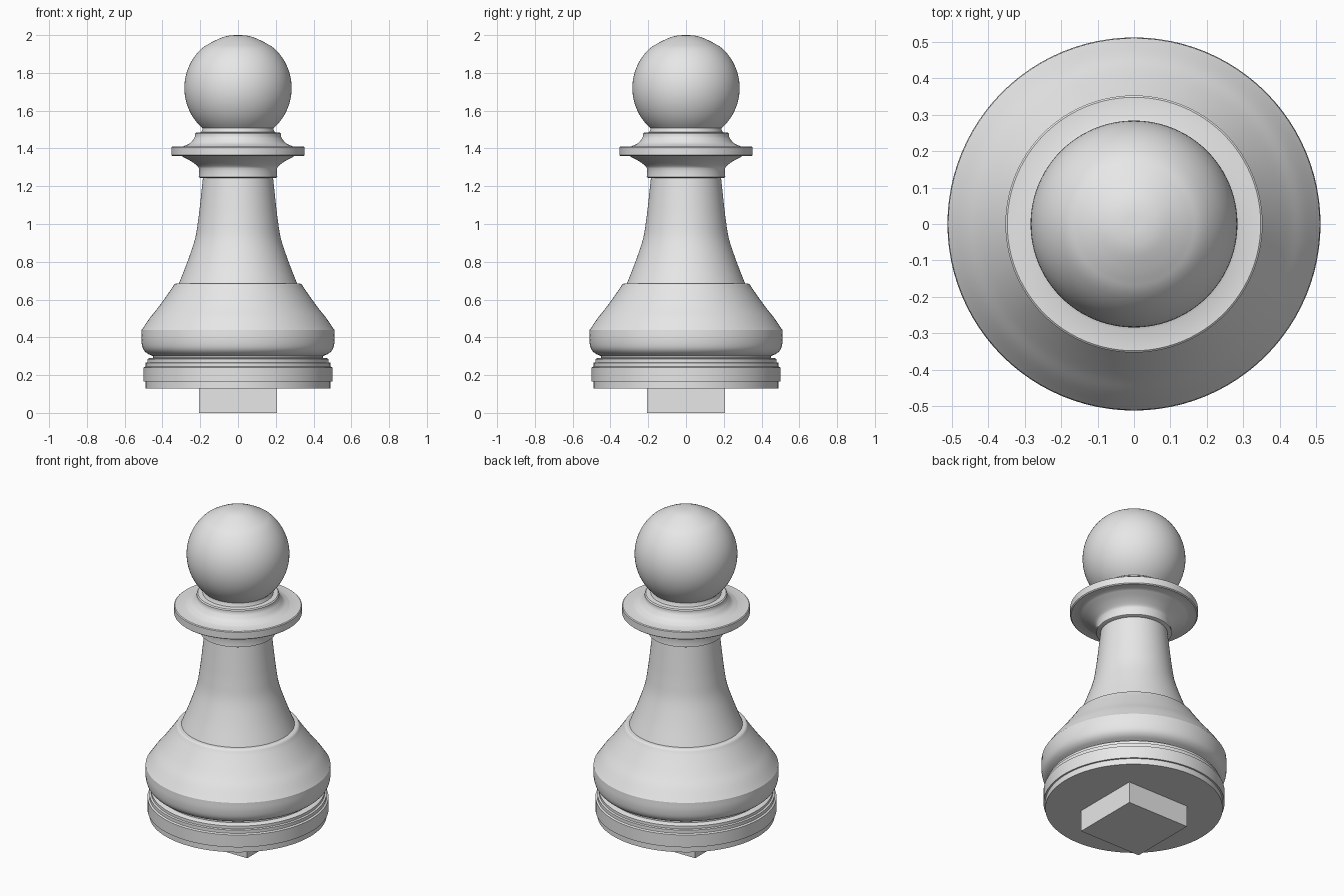
import bpy
import bmesh
from math import sin, cos, pi, radians
from mathutils import Matrix, Vector

cube = bpy.data.objects.get("Cube")
if cube:
    bpy.data.objects.remove(cube, do_unlink=True)

SEGMENTS = 96

grey = bpy.data.materials.new("plain grey")
grey.use_nodes = True
GREY = (0.8, 0.8, 0.8, 1)
grey.diffuse_color = GREY
grey.node_tree.nodes["Principled BSDF"].inputs["Base Color"].default_value = GREY


def make_object(name, bm):
    bmesh.ops.recalc_face_normals(bm, faces=bm.faces)
    mesh = bpy.data.meshes.new(name)
    bm.to_mesh(mesh)
    bm.free()
    mesh.materials.append(grey)
    obj = bpy.data.objects.new(name, mesh)
    bpy.context.collection.objects.link(obj)
    return obj


def curve(points, steps=5):
    """Smooth profile passing through the given (radius, height) points."""
    p = [Vector(q) for q in points]
    p = [2 * p[0] - p[1]] + p + [2 * p[-1] - p[-2]]
    result = []
    for a, b, c, d in zip(p, p[1:], p[2:], p[3:]):
        for i in range(steps):
            t = i / steps
            v = (2 * b + (c - a) * t + (2 * a - 5 * b + 4 * c - d) * t ** 2
                 + (3 * b - a - 3 * c + d) * t ** 3) / 2
            result.append(tuple(v))
    return result + [tuple(points[-1])]


def lathe(name, profile):
    """Turn a bottom-to-top profile about z, capping any open end."""
    bm = bmesh.new()
    rings = []
    for r, z in profile:
        if r < 1e-5:
            rings.append([bm.verts.new((0, 0, z))])
        else:
            rings.append([bm.verts.new((r * cos(2 * pi * i / SEGMENTS),
                                        r * sin(2 * pi * i / SEGMENTS), z))
                          for i in range(SEGMENTS)])
    for low, high in zip(rings, rings[1:]):
        for i in range(SEGMENTS):
            j = (i + 1) % SEGMENTS
            if len(high) == 1:
                bm.faces.new((low[i], low[j], high[0]))
            else:
                bm.faces.new((low[i], low[j], high[j], high[i]))
    for ring in (rings[0], rings[-1]):
        if len(ring) > 1:
            bm.faces.new(ring)
    obj = make_object(name, bm)
    bpy.ops.object.select_all(action="DESELECT")
    obj.select_set(True)
    bpy.context.view_layer.objects.active = obj
    bpy.ops.object.shade_smooth_by_angle(angle=radians(30))


# Square peg under the foot
bm = bmesh.new()
bmesh.ops.create_cube(bm, size=1, matrix=Matrix.Translation((0, 0, 0.07))
                      @ Matrix.Diagonal((0.415, 0.415, 0.14, 1)))
make_object("square_peg", bm)

# Stepped foot with a narrow groove above it
lathe("stepped_foot", [
    (0.49, 0.13), (0.49, 0.165), (0.5, 0.165), (0.5, 0.24), (0.49, 0.245),
    (0.49, 0.265), (0.48, 0.268), (0.48, 0.285), (0.47, 0.29), (0.45, 0.292),
    (0.45, 0.305)])

# Rounded lower body with a sloping shoulder
lathe("lower_body",
      curve([(0.45, 0.3), (0.485, 0.318), (0.505, 0.345), (0.512, 0.39), (0.51, 0.44)])
      + curve([(0.505, 0.447), (0.465, 0.505), (0.425, 0.555), (0.385, 0.61),
               (0.35, 0.66), (0.335, 0.682), (0.315, 0.686)]))

# Tapering stem
lathe("stem", curve([(0.315, 0.68), (0.268, 0.8), (0.228, 0.92), (0.211, 1.02),
                     (0.199, 1.12), (0.185, 1.25)]))

# Collar: flared lower ring, flat disc, stepped upper ring
lathe("collar",
      [(0.2, 1.244), (0.208, 1.248)]
      + curve([(0.205, 1.285), (0.213, 1.305), (0.25, 1.333), (0.3, 1.36)])
      + [(0.347, 1.36), (0.353, 1.365), (0.353, 1.406), (0.348, 1.41)]
      + curve([(0.29, 1.411), (0.255, 1.427), (0.235, 1.45), (0.228, 1.463)])
      + [(0.228, 1.478), (0.222, 1.484), (0.195, 1.486), (0.188, 1.5), (0.188, 1.515)])

# Ball head, drawn up to a faint point
ball = [(0.284 * cos(a), 1.72 + 0.284 * sin(a))
        for a in (radians(-48 + 96 * i / 24) for i in range(25))]
lathe("ball_head", ball + curve([(0.175, 1.942), (0.13, 1.967), (0.08, 1.989),
                                 (0.04, 1.998), (0, 2)]))
